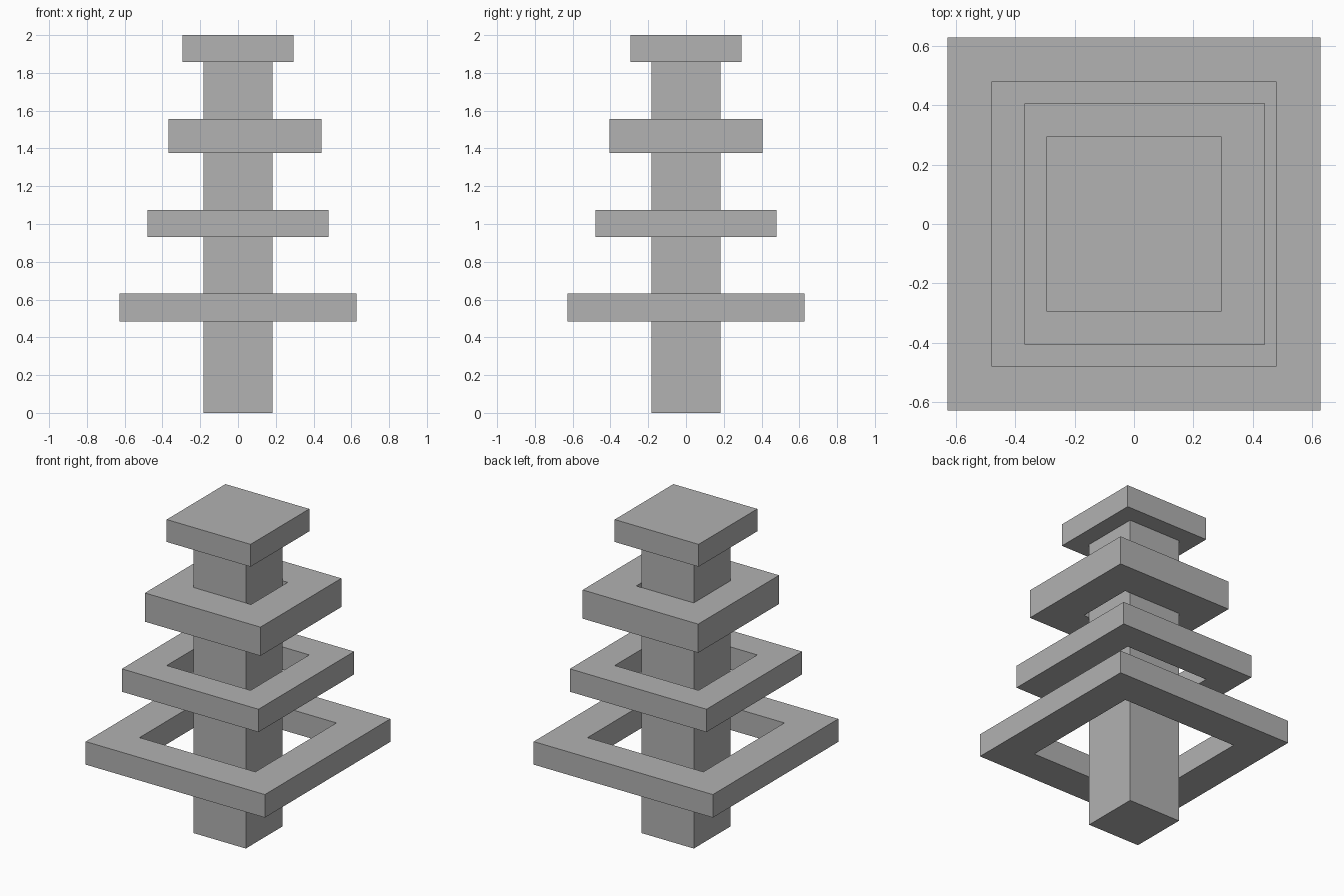
import bpy
import bmesh

cube = bpy.data.objects.get("Cube")
if cube:
    bpy.data.objects.remove(cube, do_unlink=True)

grey = bpy.data.materials.new("mid grey")
grey.use_nodes = True
colour = (0.445, 0.445, 0.445, 1)
grey.diffuse_color = colour
grey.node_tree.nodes["Principled BSDF"].inputs["Base Color"].default_value = colour


def square_part(name, half, z0, z1, hole=0, x=0):
    """Square block from z0 to z1, with an optional square hole through it."""
    bm = bmesh.new()

    def loop(r, z):
        return [bm.verts.new((x + sx * r, sy * r, z))
                for sx, sy in ((-1, -1), (1, -1), (1, 1), (-1, 1))]

    def bridge(a, b):
        for i in range(4):
            j = (i + 1) % 4
            bm.faces.new((a[i], a[j], b[j], b[i]))

    low, high = loop(half, z0), loop(half, z1)
    bridge(low, high)
    if hole:
        hole_low, hole_high = loop(hole, z0), loop(hole, z1)
        bridge(high, hole_high)
        bridge(hole_high, hole_low)
        bridge(hole_low, low)
    else:
        bm.faces.new(low)
        bm.faces.new(high)
    bmesh.ops.recalc_face_normals(bm, faces=bm.faces)
    mesh = bpy.data.meshes.new(name)
    bm.to_mesh(mesh)
    bm.free()
    mesh.materials.append(grey)
    bpy.context.collection.objects.link(bpy.data.objects.new(name, mesh))


# Central column and its cap
square_part("post", 0.183, 0, 1.858)
square_part("top_cap", 0.294, 1.858, 2)

# Square rings around the column; the upper one sits slightly off centre
square_part("lower_ring", 0.628, 0.485, 0.631, hole=0.406)
square_part("middle_ring", 0.479, 0.93, 1.075, hole=0.294)
square_part("upper_ring", 0.405, 1.375, 1.557, hole=0.184, x=0.036)
